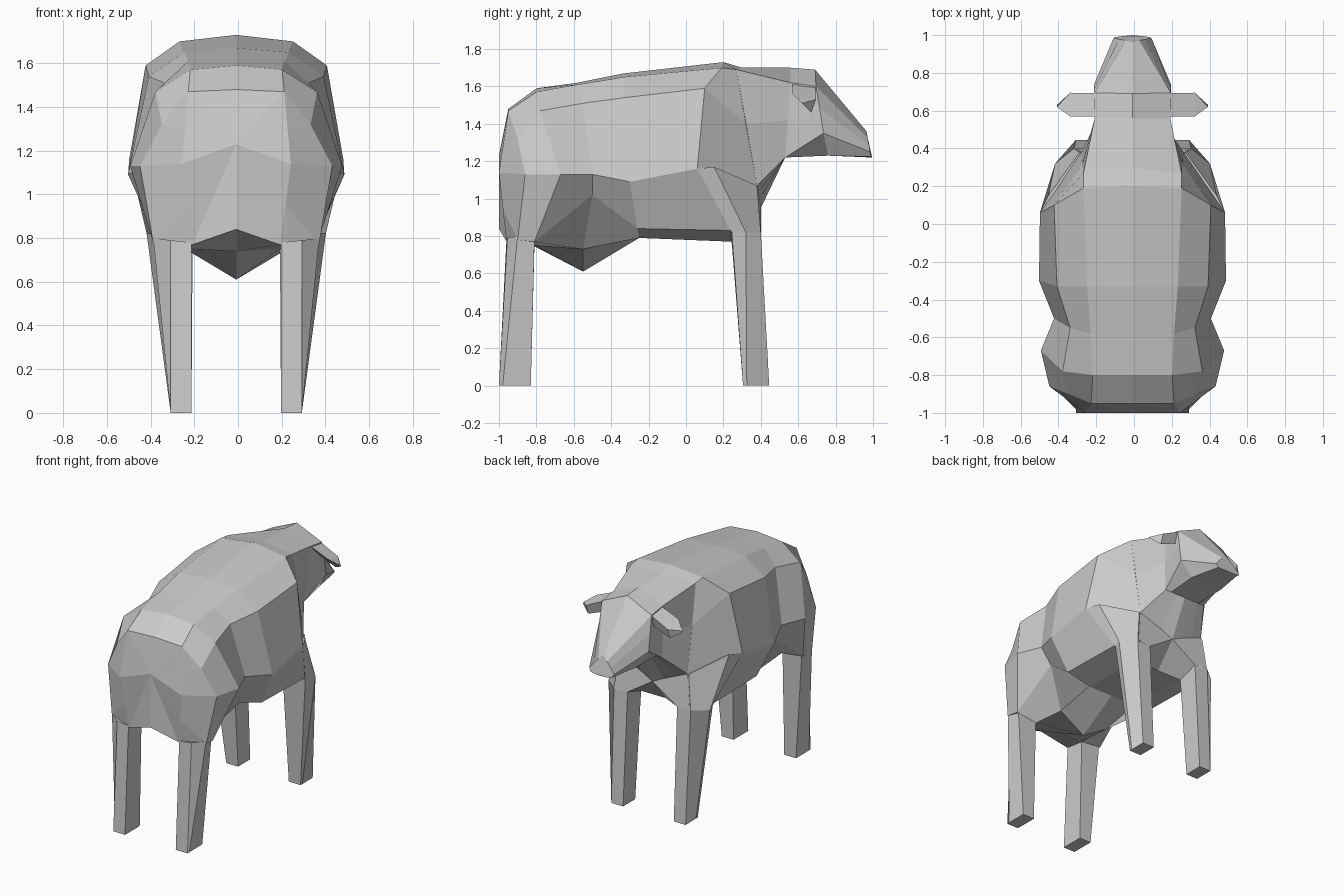
import bpy
import bmesh

default_cube = bpy.data.objects.get("Cube")
if default_cube:
    bpy.data.objects.remove(default_cube, do_unlink=True)

CENTRE_X = -0.008

# One plain grey for the whole animal
grey = bpy.data.materials.new("plain grey")
grey.use_nodes = True
grey.diffuse_color = (0.6, 0.6, 0.6, 1)
for node in grey.node_tree.nodes:
    if node.type == "BSDF_PRINCIPLED":
        node.inputs["Base Color"].default_value = grey.diffuse_color


def mirrored_ring(half):
    """Close a half section, listed from top centre to bottom centre."""
    other_side = [(-x, y, z) for x, y, z in reversed(half[1:-1])]
    return list(half) + other_side


def fan_cap(mesh, ring, centre):
    """Close a ring with triangles meeting at a centre point."""
    middle = mesh.verts.new(centre)
    for first, second in zip(ring, ring[1:] + ring[:1]):
        mesh.faces.new((first, second, middle))


def loft(name, sections, start_centre=None):
    """Skin closed sections with flat faces and close both ends."""
    mesh = bmesh.new()
    rings = [[mesh.verts.new(point) for point in section] for section in sections]
    for ring, following in zip(rings, rings[1:]):
        count = len(ring)
        for i in range(count):
            j = (i + 1) % count
            mesh.faces.new((ring[i], ring[j], following[j], following[i]))
    if start_centre:
        fan_cap(mesh, rings[0], start_centre)
    else:
        mesh.faces.new(rings[0])
    mesh.faces.new(rings[-1])
    bmesh.ops.remove_doubles(mesh, verts=mesh.verts, dist=0.001)
    bmesh.ops.recalc_face_normals(mesh, faces=mesh.faces)
    data = bpy.data.meshes.new(name)
    mesh.to_mesh(data)
    mesh.free()
    data.materials.append(grey)
    part = bpy.data.objects.new(name, data)
    part.location.x = CENTRE_X
    bpy.context.collection.objects.link(part)


def pair(name, sections):
    """Build a part on the left and its reflection on the right."""
    loft("left_" + name, sections)
    reflected = [[(-x, y, z) for x, y, z in section] for section in sections]
    loft("right_" + name, reflected)


# Torso half sections: spine, back edge, upper side, widest, lower side, belly edge, keel
rump_face = [(0, -.95, 1.48), (.22, -.95, 1.47), (.235, -.975, 1.3), (.25, -1, 1.14),
             (.225, -.98, .95), (.2, -.96, .77), (0, -1, .84)]
rump = [(0, -.95, 1.48), (.22, -.95, 1.47), (.34, -.9, 1.32), (.44, -.86, 1.13),
        (.38, -.9, .78), (.2, -.96, .77), (0, -1, .84)]
hips = [(0, -.8, 1.59), (.21, -.8, 1.57), (.37, -.78, 1.47), (.485, -.67, 1.13),
        (.37, -.81, .77), (.2, -.81, .75), (0, -.8, .74)]
udder = [(0, -.58, 1.62), (.22, -.58, 1.61), (.33, -.55, 1.51), (.415, -.5, 1.13),
         (.33, -.5, 1.02), (.2, -.55, .73), (0, -.55, .61)]
ribs = [(0, -.33, 1.67), (.24, -.33, 1.65), (.4, -.33, 1.54), (.495, -.3, 1.09),
        (.38, -.26, .84), (.2, -.25, .79), (0, -.25, .79)]
shoulders = [(0, .2, 1.73), (.26, .19, 1.7), (.415, .1, 1.59), (.49, .06, 1.16),
             (.38, .24, .83), (.2, .245, .77), (0, .245, .77)]
chest = [(0, .3, 1.7), (.26, .27, 1.69), (.265, .32, 1.4), (.27, .38, 1.07),
         (.3, .4, .83), (.2, .4, .82), (0, .4, .95)]
torso = [rump_face, rump, hips, udder, ribs, shoulders, chest]
loft("torso", [mirrored_ring(section) for section in torso], (0, -1, 1.23))

# Neck rises from the top of the chest
neck_base = chest[:4] + [(.18, .385, 1.03), (.09, .39, .99), (0, .4, .95)]
throat = [(0, .56, 1.7), (.2, .56, 1.62), (.19, .545, 1.42), (.17, .53, 1.22),
          (.12, .53, 1.22), (.06, .53, 1.22), (0, .53, 1.22)]
loft("neck", [mirrored_ring(section) for section in (neck_base, throat)])

# Head with a central ridge down the face and a narrow jaw
poll = [(0, .69, 1.69), (.2, .695, 1.6), (.203, .715, 1.48), (.205, .735, 1.35),
        (.13, .76, 1.23), (.07, .76, 1.23), (0, .76, 1.23)]
muzzle = [(0, .965, 1.36), (.035, .972, 1.325), (.07, .978, 1.287), (.1, .985, 1.25),
          (.085, .99, 1.225), (.05, .995, 1.22), (0, 1, 1.22)]
loft("head", [mirrored_ring(section) for section in (throat, poll, muzzle)])

# Drooping ears with pointed tips, flush with the top of the head
ear_root = [(.1, .57, 1.655), (.1, .69, 1.643), (.15, .67, 1.53)]
ear_fold = [(.33, .57, 1.56), (.33, .695, 1.53), (.33, .67, 1.46)]
ear_tip = [(.4, .62, 1.51)] * 2 + [(.4, .63, 1.5)]
pair("ear", [ear_root, ear_fold, ear_tip])


def foot(inner, outer, back, front):
    """Flat sole with the same five corners as the leg above it."""
    return [(inner, back, 0), (outer, back, 0), (outer, back + .02, 0),
            (outer, front, 0), (inner, front, 0)]


# Hind legs
hind_top = [(.205, -.96, .78), (.3, -.955, .79), (.38, -.9, .8),
            (.36, -.81, .78), (.205, -.81, .76)]
pair("hind_leg", [hind_top, foot(.205, .3, -1, -.83)])

# Front legs widening upwards into the shoulder
shoulder_top = [(.25, .1, 1.14), (.49, .06, 1.16), (.445, .15, 1.17),
                (.28, .38, 1.07), (.2, .3, 1.05)]
knee = [(.2, .245, .76), (.38, .245, .82), (.41, .32, .82),
        (.31, .4, .82), (.2, .4, .82)]
pair("front_leg", [shoulder_top, knee, foot(.205, .3, .305, .445)])
